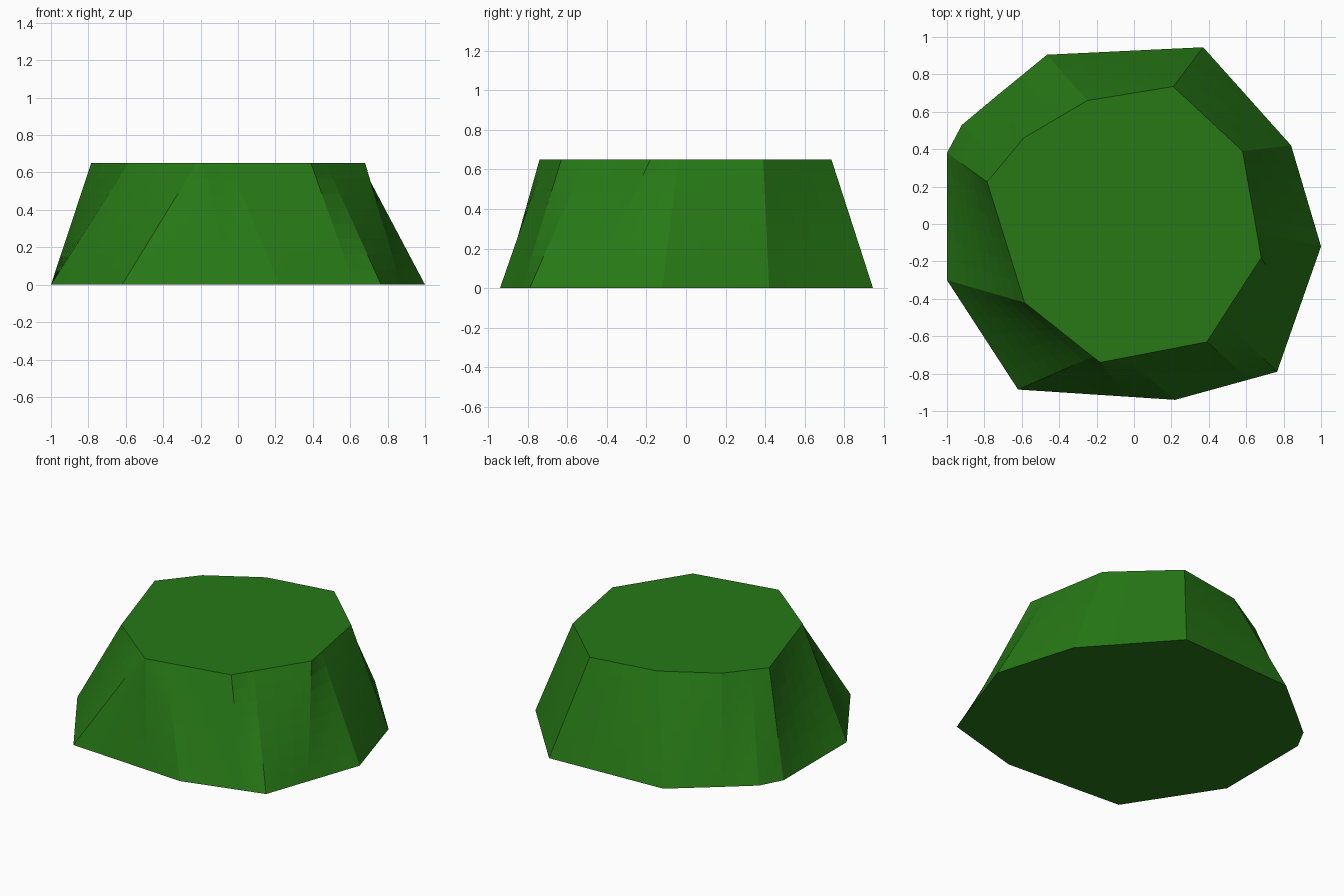
import bpy, bmesh
from mathutils import Vector

if "Cube" in bpy.data.objects:
    bpy.data.objects.remove(bpy.data.objects["Cube"])

HEIGHT = 0.65
ACROSS, UP = 6, 8

# matched rim points: (bottom x, y, top x, y), counter-clockwise
PAIRS = [
    (1.00, -0.12, 0.656, -0.04), (0.84, 0.42, 0.58, 0.39),
    (0.37, 0.945, 0.21, 0.735), (-0.465, 0.905, -0.25, 0.66),
    (-0.74, 0.68, -0.59, 0.46), (-0.92, 0.53, -0.71, 0.315),
    (-1.00, 0.38, -0.785, 0.225), (-1.00, -0.30, -0.585, -0.42),
    (-0.62, -0.885, -0.22, -0.71), (-0.04, -0.923, -0.18, -0.74),
    (0.22, -0.94, -0.045, -0.714), (0.62, -0.83, 0.39, -0.63),
    (0.765, -0.79, 0.47, -0.505), (0.87, -0.49, 0.68, -0.18),
]

# resample both rims so the twisted sides stay smoothly ruled
rim = []
for a, b in zip(PAIRS, PAIRS[1:] + PAIRS[:1]):
    for i in range(ACROSS):
        t = i / ACROSS
        rim.append([p + (q - p) * t for p, q in zip(a, b)])

# loft the rings, then cap both ends
bm = bmesh.new()
rings = []
for k in range(UP + 1):
    f = k / UP
    rings.append([bm.verts.new(Vector((bx, by, 0)).lerp(Vector((tx, ty, HEIGHT)), f))
                  for bx, by, tx, ty in rim])
n = len(rim)
for lo, hi in zip(rings, rings[1:]):
    for i in range(n):
        j = (i + 1) % n
        bm.faces.new((lo[i], lo[j], hi[j], hi[i]))
bm.faces.new(rings[-1])
bm.faces.new(rings[0][::-1])

mesh = bpy.data.meshes.new("faceted_mound")
bm.to_mesh(mesh)
bm.free()
mound = bpy.data.objects.new("faceted_mound", mesh)
bpy.context.collection.objects.link(mound)

# green finish
mat = bpy.data.materials.new("leaf_green")
mat.diffuse_color = (0.02, 0.19, 0.008, 1)
mat.use_nodes = True
mat.node_tree.nodes["Principled BSDF"].inputs["Base Color"].default_value = mat.diffuse_color
mesh.materials.append(mat)
